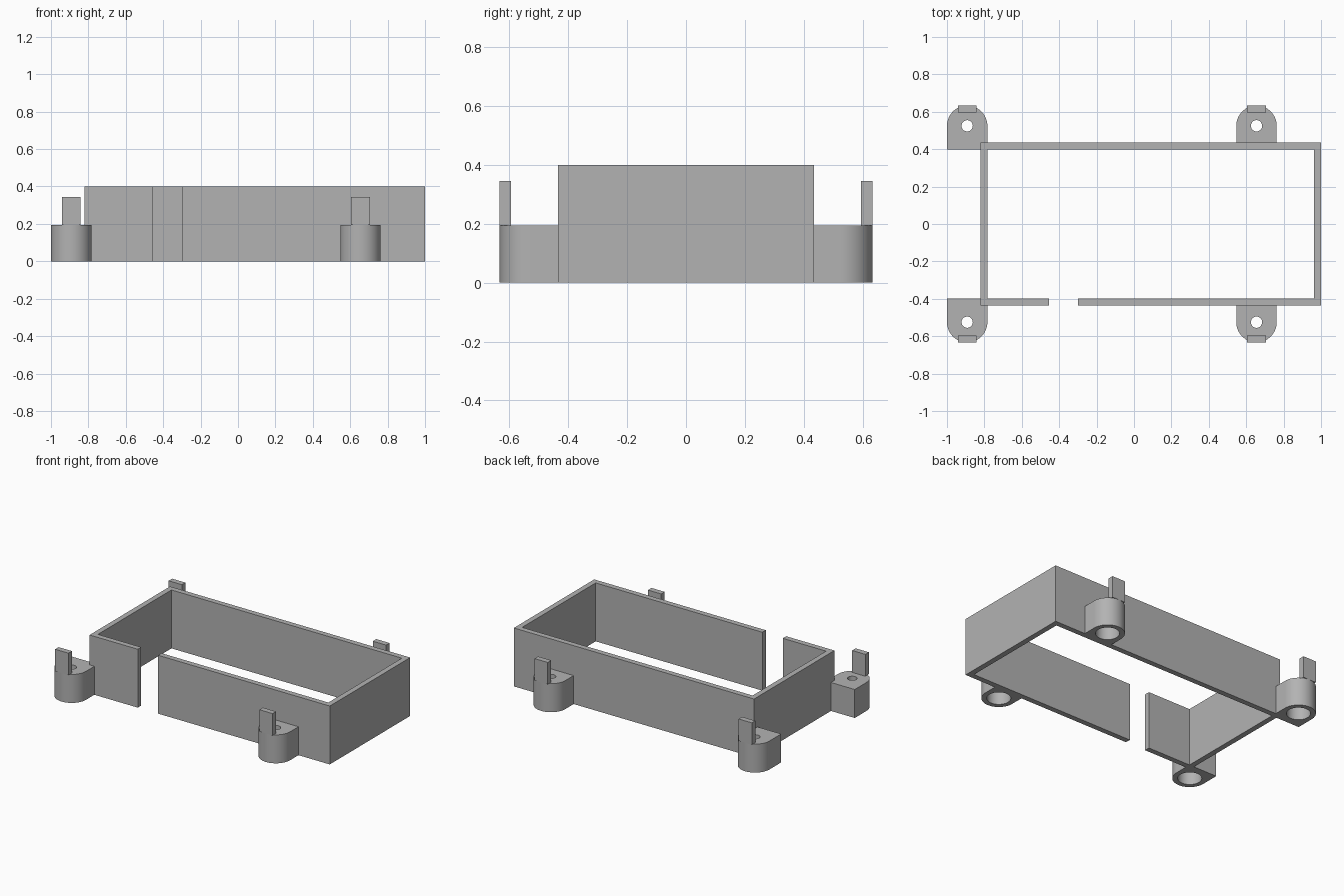
import bpy, bmesh, math

if "Cube" in bpy.data.objects:
    bpy.data.objects.remove(bpy.data.objects["Cube"], do_unlink=True)

grey = bpy.data.materials.new("plain grey")
grey.use_nodes = True
colour = (0.45, 0.45, 0.45, 1)
grey.diffuse_color = colour
grey.node_tree.nodes["Principled BSDF"].inputs["Base Color"].default_value = colour


def prism(name, outline, z0, z1):
    """Extrude a counter-clockwise outline from z0 to z1."""
    bm = bmesh.new()
    face = bm.faces.new([bm.verts.new((x, y, z0)) for x, y in outline])
    top = bmesh.ops.extrude_face_region(bm, geom=[face])["geom"]
    verts = [v for v in top if isinstance(v, bmesh.types.BMVert)]
    bmesh.ops.translate(bm, verts=verts, vec=(0, 0, z1 - z0))
    bmesh.ops.recalc_face_normals(bm, faces=bm.faces)
    mesh = bpy.data.meshes.new(name)
    bm.to_mesh(mesh)
    bm.free()
    mesh.materials.append(grey)
    obj = bpy.data.objects.new(name, mesh)
    bpy.context.collection.objects.link(obj)
    return obj


def arc(radius, start, end, steps):
    angles = [math.radians(start + (end - start) * i / steps) for i in range(steps + 1)]
    return [(radius * math.cos(a), radius * math.sin(a)) for a in angles]


def select_only(obj):
    bpy.ops.object.select_all(action='DESELECT')
    obj.select_set(True)
    bpy.context.view_layer.objects.active = obj


# Open-topped wall frame with a gap in the front
left, right, half, wall = -0.82, 1.0, 0.435, 0.037
gap_a, gap_b = -0.455, -0.30
inner = half - wall
prism("wall_frame", [
    (gap_b, -half), (right, -half), (right, half), (left, half),
    (left, -half), (gap_a, -half), (gap_a, -inner), (left + wall, -inner),
    (left + wall, inner), (right - wall, inner), (right - wall, -inner),
    (gap_b, -inner)], 0, 0.40)

# Rounded mounting lug, local origin on the screw axis
radius, lug_top, axis_y = 0.108, 0.195, 0.525
back = inner - axis_y
lug = prism("mounting_lug", [(-radius, back), (radius, back)] + arc(radius, 0, 180, 32),
            0, lug_top)

# Screw hole and wide recess underneath
for name, r, z0, z1 in (("screw_hole_cutter", 0.03, -0.1, 0.3),
                        ("recess_cutter", 0.075, -0.1, 0.145)):
    cutter = prism(name, arc(r, 0, 360, 48)[:-1], z0, z1)
    cutter.hide_render = True
    mod = lug.modifiers.new(name, 'BOOLEAN')
    mod.operation = 'DIFFERENCE'
    mod.solver = 'EXACT'
    mod.object = cutter
    select_only(lug)
    bpy.ops.object.modifier_apply(modifier=mod.name)
    bpy.data.objects.remove(cutter, do_unlink=True)
select_only(lug)
bpy.ops.object.shade_smooth_by_angle(angle=math.radians(30))

# Upright tab on the outer edge of each lug
tab = prism("lug_tab", [(-0.05, 0.07), (0.05, 0.07), (0.05, radius), (-0.05, radius)],
            lug_top, 0.345)

# Place four lugs, the front pair turned round
first = True
for x, side in ((-0.892, "left_end"), (0.655, "right_end")):
    for sign, face in ((1, "back"), (-1, "front")):
        for part in (lug, tab):
            obj = part if first else part.copy()
            if not first:
                bpy.context.collection.objects.link(obj)
            obj.name = f"{part.data.name}_{face}_{side}"
            obj.location = (x, sign * axis_y, 0)
            obj.rotation_euler.z = 0 if sign > 0 else math.pi
        first = False
